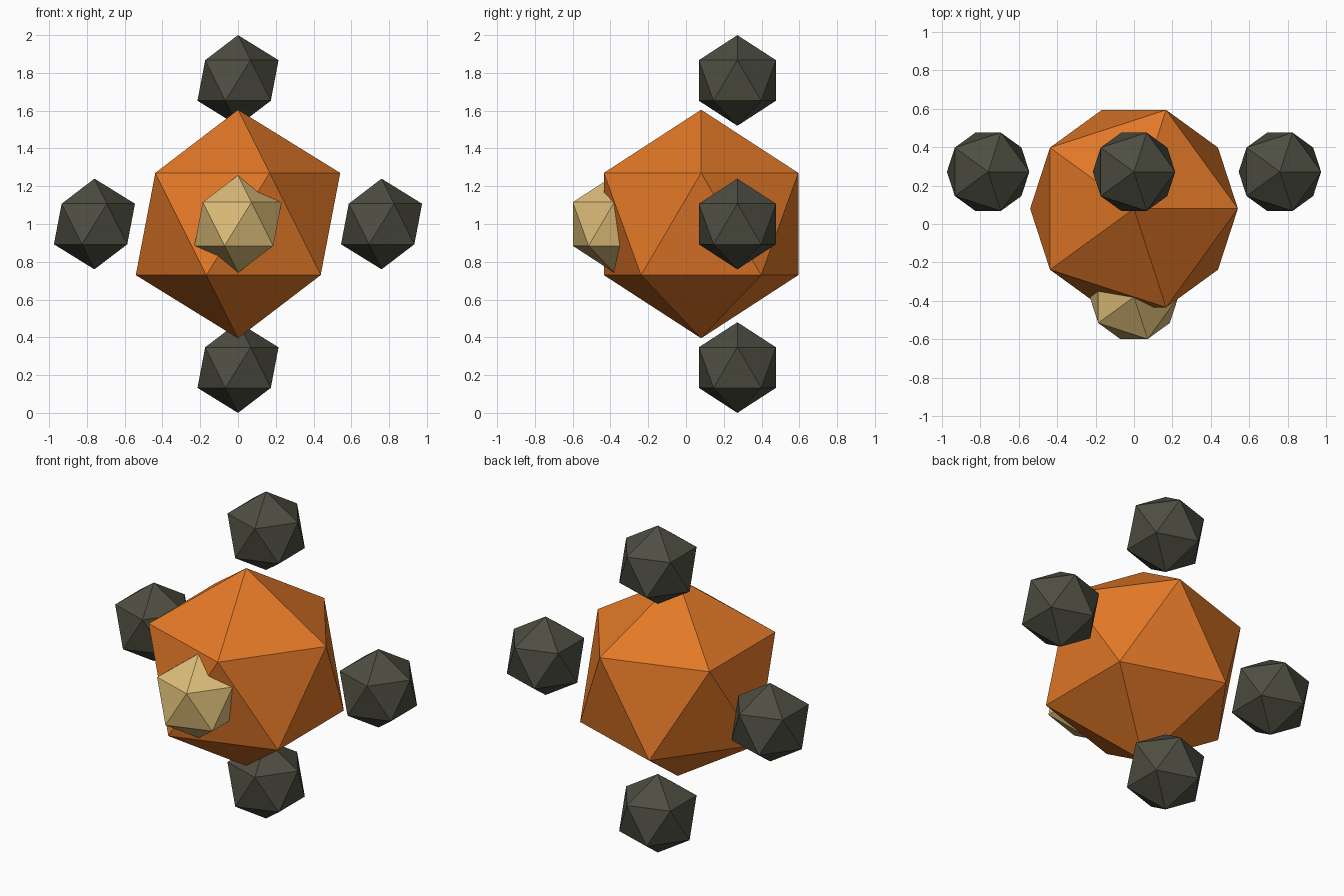
import bpy
import bmesh

cube = bpy.data.objects.get("Cube")
if cube:
    bpy.data.objects.remove(cube, do_unlink=True)


def material(name, rgb):
    mat = bpy.data.materials.new(name)
    mat.use_nodes = True
    colour = (*rgb, 1.0)
    mat.diffuse_color = colour
    mat.node_tree.nodes["Principled BSDF"].inputs["Base Color"].default_value = colour
    return mat


def gem(name, radius, location, mat):
    """Flat-shaded twenty-sided ball."""
    bm = bmesh.new()
    bmesh.ops.create_icosphere(bm, subdivisions=1, radius=radius)
    mesh = bpy.data.meshes.new(name)
    bm.to_mesh(mesh)
    bm.free()
    mesh.materials.append(mat)
    obj = bpy.data.objects.new(name, mesh)
    obj.location = location
    bpy.context.collection.objects.link(obj)
    return obj


orange = material("orange", (0.77, 0.19, 0.021))
sand = material("sand", (0.72, 0.51, 0.19))
charcoal = material("charcoal", (0.075, 0.075, 0.054))

MID = 1.0      # height of the body centre
REACH = 0.76   # distance from the centre to each satellite

# Body and the smaller ball set into its front
gem("body", 0.605, (0, 0.08, MID), orange)
gem("front_eye", 0.258, (0, -0.38, MID), sand)

# Four satellites in a cross around the body
for name, dx, dz in (("left", 1, 0), ("right", -1, 0), ("top", 0, 1), ("bottom", 0, -1)):
    gem(name + "_satellite", 0.24, (dx * REACH, 0.272, MID + dz * REACH), charcoal)
